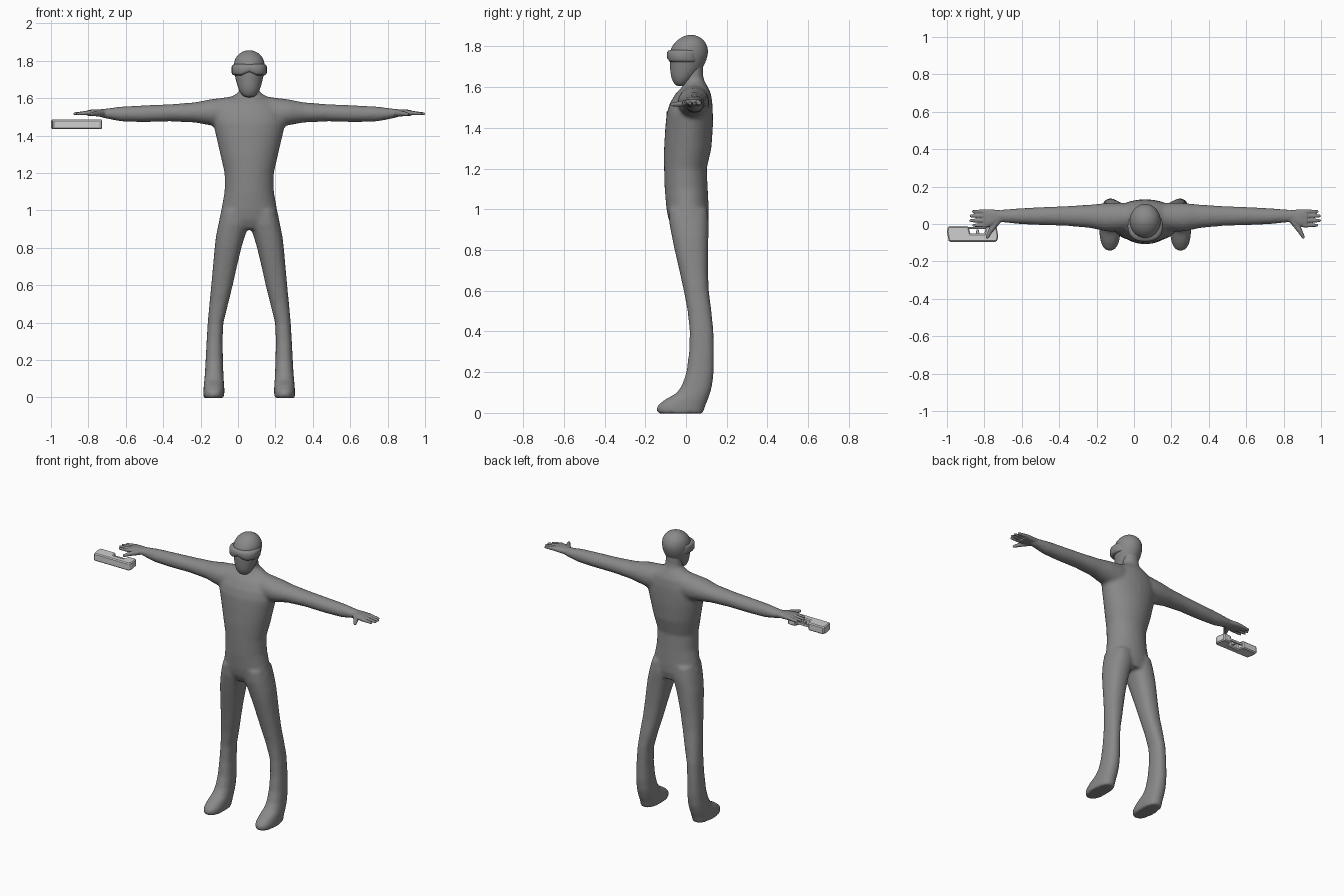
import bpy, bmesh, math
from mathutils import Vector

CX, N = 0.06, 28          # figure centre line, sides per ring


def material(name, v):
    m = bpy.data.materials.new(name)
    m.diffuse_color = (v, v, v, 1)
    return m


body_grey = material("body grey", 0.25)
light_grey = material("light grey", 0.62)


def loft(bm, rings, axis="z", s=1, power=1.0):
    """Skin oval rings (position, a0, a1, b0, b1) along z (a=x, b=y) or x (a=y, b=z)."""
    loops = []
    for t, a0, a1, b0, b1 in rings:
        loop = []
        for i in range(N):
            c, d = math.cos(2 * math.pi * i / N), math.sin(2 * math.pi * i / N)
            c, d = (math.copysign(abs(k) ** power, k) for k in (c, d))
            a, b = (a0 + a1) / 2 + c * (a1 - a0) / 2, (b0 + b1) / 2 + d * (b1 - b0) / 2
            loop.append(bm.verts.new((a * s, b, t) if axis == "z" else (t * s, a, b)))
        loops.append(loop)
    for p, q in zip(loops, loops[1:]):
        for i in range(N):
            j = (i + 1) % N
            bm.faces.new((p[i], p[j], q[j], q[i]))
    bm.faces.new(loops[0])
    bm.faces.new(loops[-1])


def tube(bm, p0, p1, r0, r1):
    """Tapered limb with round ends."""
    p0, p1 = Vector(p0), Vector(p1)
    rot = (p1 - p0).to_track_quat("Z", "Y").to_matrix().to_4x4()
    for p, r in ((p0, r0), (p1, r1)):
        made = bmesh.ops.create_uvsphere(bm, u_segments=12, v_segments=8, radius=r)
        bmesh.ops.translate(bm, verts=made["verts"], vec=p)
    made = bmesh.ops.create_cone(bm, cap_ends=True, segments=12, radius1=r0, radius2=r1,
                                 depth=(p1 - p0).length)
    bmesh.ops.transform(bm, matrix=rot, verts=made["verts"])
    bmesh.ops.translate(bm, verts=made["verts"], vec=(p0 + p1) / 2)


def finish(bm, name, mat, x=CX, smooth=True):
    bmesh.ops.recalc_face_normals(bm, faces=bm.faces)
    me = bpy.data.meshes.new(name)
    bm.to_mesh(me)
    bm.free()
    me.materials.append(mat)
    for p in me.polygons:
        p.use_smooth = smooth
    ob = bpy.data.objects.new(name, me)
    ob.location.x = x
    bpy.context.collection.objects.link(ob)
    return ob


def blend(ob, voxel, steps):
    """Fuse overlapping pieces into one soft skin."""
    m = ob.modifiers.new("fuse", "REMESH")
    m.mode, m.voxel_size, m.use_smooth_shade = "VOXEL", voxel, True
    m = ob.modifiers.new("soften", "SMOOTH")
    m.factor, m.iterations = 0.5, steps


# Body: torso, neck, arms and legs fused
bm = bmesh.new()
loft(bm, [(z, -w, w, f, b) for z, w, f, b in (
    (0.90, 0.13, -0.06, 0.10), (0.95, 0.162, -0.086, 0.112), (1.0, 0.15, -0.096, 0.112),
    (1.1, 0.132, -0.105, 0.107), (1.2, 0.132, -0.108, 0.102), (1.3, 0.155, -0.108, 0.125),
    (1.4, 0.178, -0.102, 0.132), (1.47, 0.195, -0.095, 0.132), (1.52, 0.19, -0.08, 0.13),
    (1.57, 0.16, -0.05, 0.122), (1.605, 0.10, -0.015, 0.105), (1.63, 0.06, -0.005, 0.09))])
loft(bm, [(1.55, -0.07, 0.07, -0.02, 0.11), (1.62, -0.056, 0.056, -0.005, 0.092),
          (1.66, -0.053, 0.053, -0.005, 0.084), (1.72, -0.053, 0.053, -0.005, 0.084)])
for s in (-1, 1):
    loft(bm, [(0.06, -0.03, 0.11, 1.44, 1.615), (0.13, -0.04, 0.115, 1.44, 1.604),
              (0.21, -0.04, 0.112, 1.455, 1.594), (0.29, -0.022, 0.104, 1.47, 1.578),
              (0.42, -0.01, 0.096, 1.476, 1.568), (0.56, -0.006, 0.09, 1.473, 1.562),
              (0.68, 0.0, 0.084, 1.475, 1.556), (0.76, 0.008, 0.077, 1.49, 1.546),
              (0.81, 0.012, 0.072, 1.502, 1.54)], "x", s)
    loft(bm, [(1.0, 0.01, 0.145, -0.085, 0.105), (0.93, 0.0, 0.164, -0.082, 0.112),
              (0.86, 0.024, 0.178, -0.068, 0.11), (0.8, 0.042, 0.185, -0.056, 0.109),
              (0.7, 0.066, 0.194, -0.033, 0.108), (0.6, 0.088, 0.203, -0.011, 0.112),
              (0.5, 0.113, 0.213, 0.008, 0.125), (0.4, 0.138, 0.222, 0.018, 0.135),
              (0.3, 0.143, 0.228, 0.015, 0.137), (0.2, 0.14, 0.233, 0.002, 0.136),
              (0.13, 0.138, 0.237, -0.022, 0.128), (0.095, 0.136, 0.24, -0.05, 0.118),
              (0.065, 0.134, 0.243, -0.105, 0.108), (0.035, 0.132, 0.245, -0.142, 0.095),
              (0.012, 0.134, 0.245, -0.145, 0.088), (-0.003, 0.135, 0.243, -0.135, 0.084)],
         "z", s, 0.85)
blend(finish(bm, "body", body_grey), 0.011, 5)

# Hands: palm, four fingers and thumb
for s, side in ((-1, "right"), (1, "left")):
    bm = bmesh.new()
    loft(bm, [(0.75, 0.013, 0.072, 1.497, 1.542), (0.79, 0.006, 0.075, 1.502, 1.541),
              (0.83, -0.014, 0.079, 1.504, 1.541), (0.865, -0.015, 0.078, 1.506, 1.536)],
         "x", s, 0.8)
    for y, tip in ((-0.007, 0.918), (0.018, 0.933), (0.043, 0.932), (0.067, 0.92)):
        tube(bm, (0.85 * s, y, 1.523), (tip * s, y, 1.517), 0.0125, 0.008)
    tube(bm, (0.79 * s, 0.015, 1.52), (0.825 * s, -0.033, 1.517), 0.018, 0.014)
    tube(bm, (0.825 * s, -0.033, 1.517), (0.845 * s, -0.07, 1.514), 0.014, 0.009)
    blend(finish(bm, side + "_hand", body_grey), 0.0045, 2)

# Head
bm = bmesh.new()
loft(bm, [(z, -w, w, f, b) for z, w, f, b in (
    (1.604, 0.02, -0.045, 0.0), (1.615, 0.038, -0.058, 0.01), (1.64, 0.055, -0.071, 0.035),
    (1.67, 0.065, -0.077, 0.066), (1.71, 0.075, -0.08, 0.092), (1.75, 0.084, -0.082, 0.107),
    (1.785, 0.084, -0.077, 0.11), (1.815, 0.075, -0.06, 0.1), (1.838, 0.055, -0.034, 0.08),
    (1.851, 0.032, -0.008, 0.056), (1.856, 0.012, 0.012, 0.036))])
finish(bm, "head", body_grey).modifiers.new("round", "SUBSURF").levels = 1

# Goggles: wrap-round band with a nose arch
bm = bmesh.new()
loft(bm, [(z, -w, w, f, 0.07) for z, w, f in (
    (1.722, 0.078, -0.076), (1.725, 0.088, -0.087), (1.735, 0.094, -0.094),
    (1.768, 0.094, -0.094), (1.778, 0.09, -0.088), (1.782, 0.078, -0.072))], power=0.85)
for v in bm.verts:
    if v.co.y < -0.03 and v.co.z < 1.74:
        v.co.z += 0.018 * max(0, 1 - abs(v.co.x) / 0.04)
finish(bm, "goggles", body_grey)

# Hand tool lying flat: outline in x and y, given a thickness
def plate(name, pts, z0, z1, bevel):
    bm = bmesh.new()
    face = bm.faces.new([bm.verts.new((x, y, z0)) for x, y in pts])
    top = bmesh.ops.extrude_face_region(bm, geom=[face])["geom"]
    bmesh.ops.translate(bm, vec=(0, 0, z1 - z0),
                        verts=[g for g in top if isinstance(g, bmesh.types.BMVert)])
    ob = finish(bm, name, light_grey, 0, False)
    m = ob.modifiers.new("edges", "BEVEL")
    m.width, m.segments = bevel, 1


plate("tool_frame", [(-0.99, -0.095), (-0.735, -0.095), (-0.725, -0.07), (-0.735, -0.012),
                     (-0.79, -0.012), (-0.80, -0.052), (-0.875, -0.052), (-0.885, -0.012),
                     (-0.995, -0.012), (-1.0, -0.04)], 1.435, 1.485, 0.006)
plate("tool_trigger", [(-0.845, -0.06), (-0.825, -0.06), (-0.83, -0.03), (-0.843, -0.03)],
      1.45, 1.47, 0.002)
plate("tool_guard", [(-0.89, -0.026), (-0.785, -0.026), (-0.785, -0.016), (-0.89, -0.016)],
      1.452, 1.468, 0.002)
